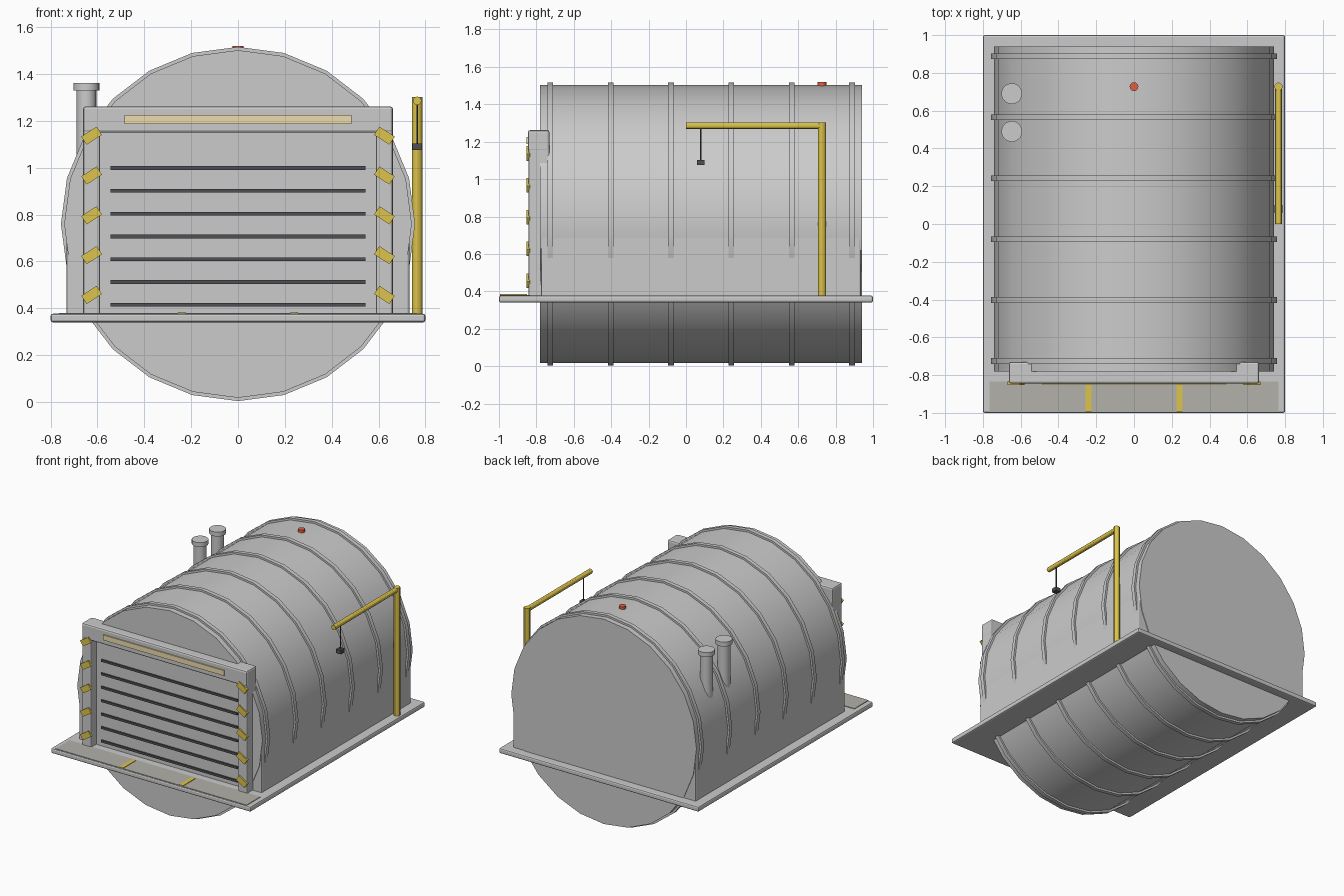
import bpy, math
from mathutils import Vector

if "Cube" in bpy.data.objects:
    bpy.data.objects.remove(bpy.data.objects["Cube"])


def material(name, rgb):
    m = bpy.data.materials.new(name)
    m.diffuse_color = (*rgb, 1)
    m.use_nodes = True
    m.node_tree.nodes["Principled BSDF"].inputs["Base Color"].default_value = m.diffuse_color
    return m


YELLOW = material("yellow", (0.72, 0.55, 0.07))
PALE = material("pale_light", (0.85, 0.72, 0.42))
RED = material("red", (0.75, 0.12, 0.06))
DARK = material("dark", (0.08, 0.08, 0.09))
APRON = material("warm_grey", (0.45, 0.44, 0.40))


def finish(name, mat, bevel=0):
    o = bpy.context.object
    o.name = name
    if mat:
        o.data.materials.append(mat)
    if bevel:
        b = o.modifiers.new("bevel", 'BEVEL')
        b.width, b.segments = bevel, 2
    return o


def box(name, lo, hi, mat=None, bevel=0, tilt=0):
    lo, hi = Vector(lo), Vector(hi)
    bpy.ops.mesh.primitive_cube_add(size=1, location=(lo + hi) / 2)
    o = bpy.context.object
    o.scale = hi - lo
    bpy.ops.object.transform_apply(location=False, rotation=False, scale=True)
    o.rotation_euler.y = tilt
    return finish(name, mat, bevel)


def rod(name, a, b, r, mat=None, sides=24):
    a, b = Vector(a), Vector(b)
    along_y = abs((b - a).y) > 0.001
    bpy.ops.mesh.primitive_cylinder_add(
        vertices=sides, radius=r, depth=(b - a).length, location=(a + b) / 2,
        rotation=(math.pi / 2 if along_y else 0, 0, 0))
    o = finish(name, mat)
    bpy.ops.object.shade_smooth_by_angle(angle=math.radians(30))
    return o


# Base slab, front apron and its yellow guide stripes
box("base_slab", (-0.8, -1, 0.34), (0.8, 1, 0.377), bevel=0.01)
box("front_apron", (-0.765, -0.995, 0.36), (0.765, -0.835, 0.381), APRON)
for s in (-1, 1):
    box("apron_stripe", (s * 0.24 - 0.016, -0.995, 0.37),
        (s * 0.24 + 0.016, -0.85, 0.385), YELLOW)

# Barrel-shaped shell, its ribs and the straight lower walls
ZC = 0.76
rod("barrel_shell", (0, -0.78, ZC), (0, 0.94, ZC), 0.742)
for i in range(6):
    y = -0.725 + i * 0.3225
    rod("barrel_rib", (0, y - 0.015, ZC), (0, y + 0.015, ZC), 0.756)
box("lower_walls", (-0.732, -0.775, 0.36), (0.732, 0.935, 0.70), bevel=0.01)

# Door frame: two posts with hazard marks, header with light bar
for s in (-1, 1):
    box("door_post", (s * 0.625 - 0.036, -0.842, 0.37),
        (s * 0.625 + 0.036, -0.73, 1.2), bevel=0.01)
    for i in range(5):
        z = 0.457 + i * 0.17
        box("hazard_mark", (s * 0.625 - 0.039, -0.852, z - 0.021),
            (s * 0.625 + 0.039, -0.835, z + 0.021), YELLOW,
            tilt=s * math.radians(33))
box("door_header", (-0.662, -0.845, 1.15), (0.662, -0.73, 1.262), bevel=0.012)
box("header_light", (-0.485, -0.853, 1.187), (0.485, -0.84, 1.225), PALE)

# Horizontal door grooves
for i in range(7):
    z = 0.415 + i * 0.0973
    box("door_slat", (-0.545, -0.79, z - 0.008), (0.545, -0.775, z + 0.008), DARK)

# Vent pipes with caps on the left side
for y in (0.49, 0.69):
    rod("vent_pipe", (-0.647, y, 0.85), (-0.647, y, 1.335), 0.042)
    rod("vent_cap", (-0.647, y, 1.33), (-0.647, y, 1.362), 0.055)

# Hoist on the right side
rod("hoist_post", (0.765, 0.727, 0.37), (0.765, 0.727, 1.303), 0.022, YELLOW, 12)
rod("hoist_arm", (0.765, 0.0, 1.286), (0.765, 0.735, 1.286), 0.018, YELLOW, 12)
rod("hoist_cable", (0.765, 0.08, 1.10), (0.765, 0.08, 1.28), 0.004, DARK, 8)
box("hoist_hook", (0.745, 0.058, 1.075), (0.785, 0.1, 1.103), DARK)

# Roof beacon
rod("roof_beacon", (0, 0.727, 1.48), (0, 0.727, 1.52), 0.023, RED, 16)
